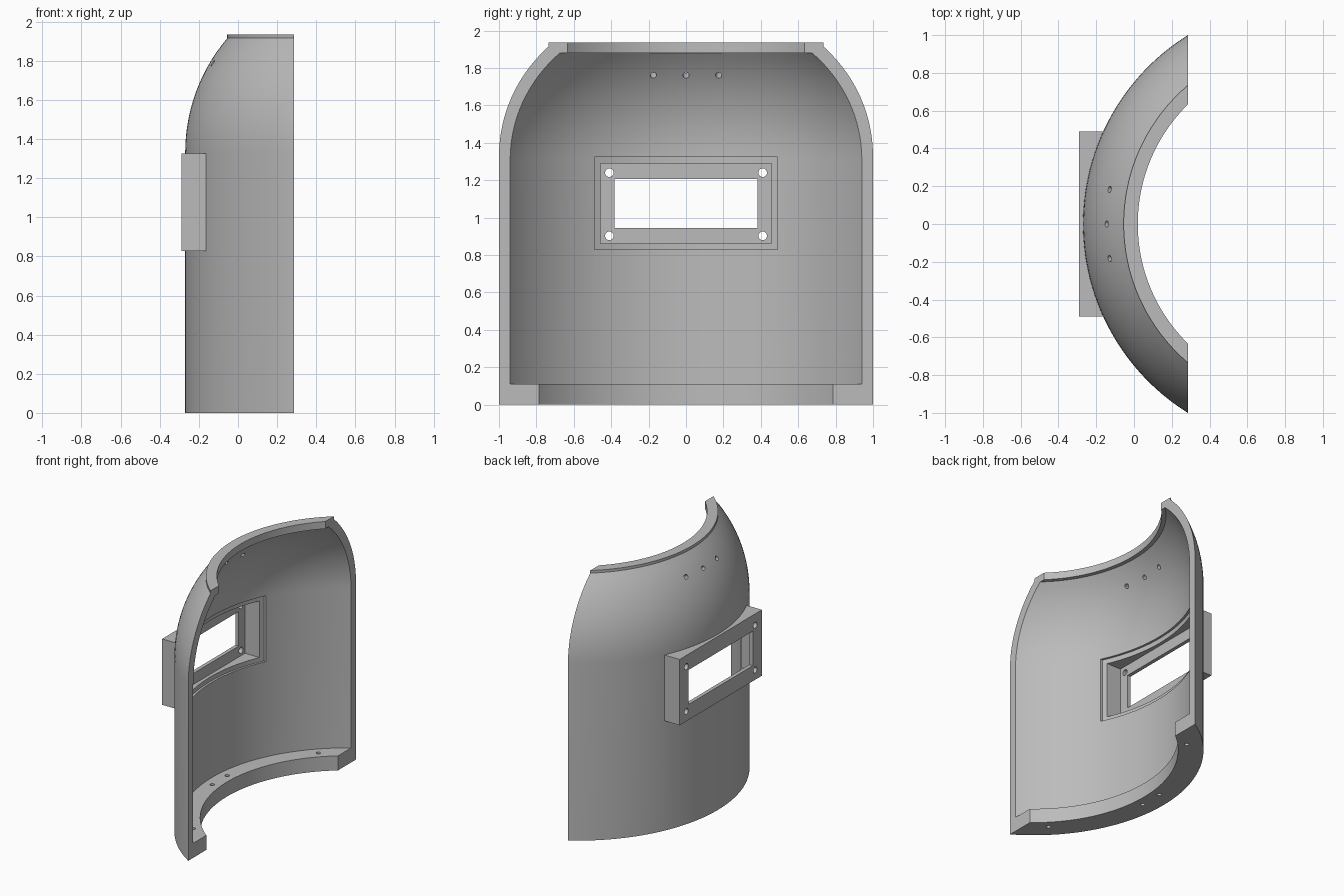
import bpy, bmesh
from math import cos, sin, radians, sqrt, atan2
from mathutils import Matrix, Vector

if "Cube" in bpy.data.objects:
    bpy.data.objects.remove(bpy.data.objects["Cube"])

AXIS_X = 0.908      # vertical axis the shield curves around
BACK_X = 0.285      # flat plane where the shield ends
WALL_R, INNER_R = 1.178, 1.128

grey = bpy.data.materials.new("shield_grey")
grey.use_nodes = True
grey.diffuse_color = (0.5, 0.5, 0.5, 1)
grey.node_tree.nodes["Principled BSDF"].inputs["Base Color"].default_value = (0.5, 0.5, 0.5, 1)


def finish(name, bm):
    bmesh.ops.recalc_face_normals(bm, faces=bm.faces)
    mesh = bpy.data.meshes.new(name)
    bm.to_mesh(mesh)
    bm.free()
    obj = bpy.data.objects.new(name, mesh)
    bpy.context.collection.objects.link(obj)
    mesh.materials.append(grey)
    return obj


def block(name, x, y, z):
    """Box from (min, max) pairs."""
    bm = bmesh.new()
    size = Matrix.Diagonal((x[1] - x[0], y[1] - y[0], z[1] - z[0], 1))
    mid = Matrix.Translation([sum(p) / 2 for p in (x, y, z)])
    bmesh.ops.create_cube(bm, size=1, matrix=mid @ size)
    return finish(name, bm)


def rod(name, centre, direction, radius, length, sides=24):
    bm = bmesh.new()
    turn = Vector(direction).to_track_quat("Z", "Y").to_matrix().to_4x4()
    bmesh.ops.create_cone(bm, cap_ends=True, segments=sides, radius1=radius, radius2=radius,
                          depth=length, matrix=Matrix.Translation(centre) @ turn)
    return finish(name, bm)


def cut(target, cutter):
    mod = target.modifiers.new("cut", "BOOLEAN")
    mod.operation, mod.solver, mod.object = "DIFFERENCE", "EXACT", cutter
    cutter.hide_render = True
    bpy.context.view_layer.objects.active = target
    bpy.ops.object.modifier_apply(modifier=mod.name)
    bpy.data.objects.remove(cutter)


def arc(r0, z0, r1, z1, steps=14):
    """Dome profile that starts vertical at (r0, z0) and bends in to (r1, z1)."""
    dr, dz = r0 - r1, z1 - z0
    rad = (dr * dr + dz * dz) / (2 * dr)
    end = atan2(dz, rad - dr)
    return [(r0 - rad * (1 - cos(end * i / steps)), z0 + rad * sin(end * i / steps))
            for i in range(steps + 1)]


def polar(r, degrees, z):
    a = radians(degrees)
    return Vector((AXIS_X - r * cos(a), r * sin(a), z))


# Shield: curved wall, dome, bottom flange and top rim in one turned profile
outer = [(1.002, 0), (WALL_R, 0)] + arc(WALL_R, 1.33, 0.963, 1.915) + [(0.963, 1.935)]
inner = arc(INNER_R, 1.31, 0.918, 1.88)[::-1]
profile = outer + [(0.888, 1.935), (0.888, 1.88)] + inner + [(INNER_R, 0.11), (1.002, 0.11)]
bm = bmesh.new()
verts = [bm.verts.new(polar(r, -62, z)) for r, z in profile]
edges = [bm.edges.new((v, verts[i - 1])) for i, v in enumerate(verts)]
bmesh.ops.spin(bm, geom=verts + edges, cent=(AXIS_X, 0, 0), axis=(0, 0, 1),
               angle=radians(-124), steps=72)
bmesh.ops.bisect_plane(bm, geom=bm.verts[:] + bm.edges[:] + bm.faces[:],
                       plane_co=(BACK_X, 0, 0), plane_no=(1, 0, 0), clear_outer=True)
bmesh.ops.edgeloop_fill(bm, edges=[e for e in bm.edges if e.is_boundary])
shield = finish("shield", bm)

# Window gap, forehead vents and flange holes
FRAME_Y, FRAME_Z = (-0.49, 0.49), (0.828, 1.325)
cut(shield, block("gap_cutter", (-0.5, 0.1), FRAME_Y, FRAME_Z))
for angle in (-10, 0, 10):
    tilt = polar(1, angle, 0) - polar(0, 0, 0) + Vector((0, 0, 0.55))
    cut(shield, rod("vent_cutter", polar(1.03, angle, 1.775), tilt, 0.017, 0.2, 16))
for angle in (-44.5, -4.8, 4.8, 44.5):
    cut(shield, rod("flange_cutter", polar(1.065, angle, 0.055), (0, 0, 1), 0.016, 0.2, 16))

# Window frame: box hollowed from behind, with a front plate and screw holes
frame = block("window_frame", (-0.29, 0.1), FRAME_Y, FRAME_Z)
cut(frame, rod("wall_cutter", (AXIS_X, 0, 1), (0, 0, 1), 1.145, 3, 180))
cut(frame, block("recess_cutter", (-0.262, 0.3), (-0.458, 0.458), (0.862, 1.288)))
cut(frame, block("opening_cutter", (-0.5, 0.3), (-0.383, 0.383), (0.945, 1.205)))
for y in (-0.41, 0.41):
    for z in (0.902, 1.24):
        cut(frame, rod("screw_cutter", (-0.28, y, z), (1, 0, 0), 0.023, 0.1))

# Smooth curved walls, sharp edges
for obj in (shield, frame):
    bpy.ops.object.select_all(action="DESELECT")
    obj.select_set(True)
    bpy.context.view_layer.objects.active = obj
    bpy.ops.object.shade_smooth_by_angle(angle=radians(25))
